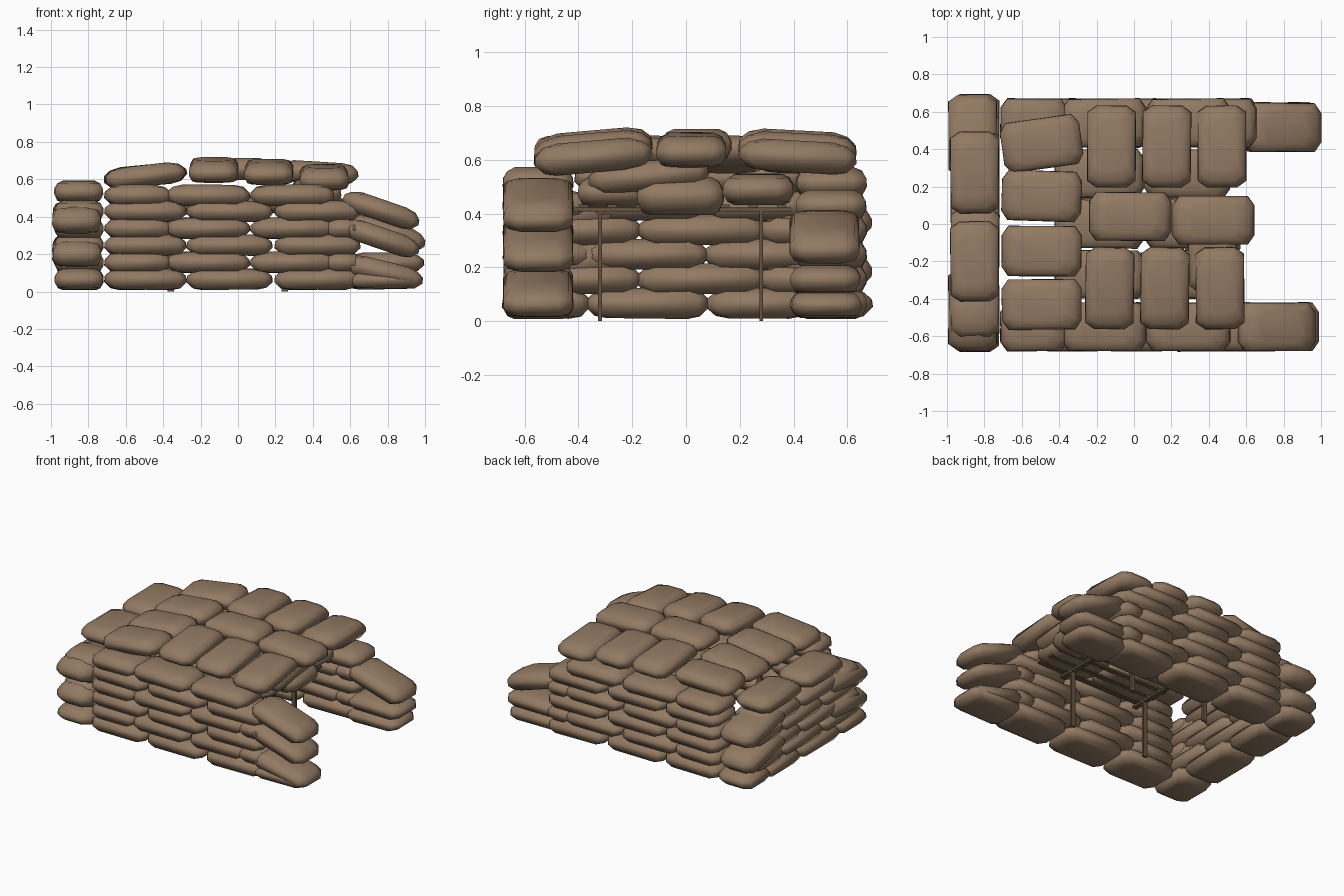
import bpy, bmesh, math, random
from mathutils import Matrix, Vector

random.seed(4)
if "Cube" in bpy.data.objects:
    bpy.data.objects.remove(bpy.data.objects["Cube"], do_unlink=True)


def make_material(name, rgb):
    mat = bpy.data.materials.new(name)
    mat.use_nodes = True
    mat.diffuse_color = (*rgb, 1)
    mat.node_tree.nodes["Principled BSDF"].inputs["Base Color"].default_value = (*rgb, 1)
    return mat


burlap = make_material("burlap brown", (0.29, 0.195, 0.125))
wood = make_material("dark wood", (0.13, 0.085, 0.05))


def finish(bm, name, mat):
    bmesh.ops.recalc_face_normals(bm, faces=bm.faces)
    mesh = bpy.data.meshes.new(name)
    bm.to_mesh(mesh)
    bm.free()
    mesh.materials.append(mat)
    obj = bpy.data.objects.new(name, mesh)
    bpy.context.collection.objects.link(obj)
    return obj


def outline(length, width, inset, cut):
    """Rectangle with cut corners."""
    a, b = length / 2 - inset, width / 2 - inset * 0.5
    quarter = [(a, b - cut), (a - cut * 0.7, b)]
    pts = quarter + [(-x, y) for x, y in reversed(quarter)]
    return pts + [(-x, -y) for x, y in pts]


def bag(name, center, length, width=0.26, height=0.113, yaw=0, pitch=0):
    """Stuffed sack lying along local x; pitch raises its +x end."""
    bm = bmesh.new()
    # inset and height of each ring, from the flat belly to the crown
    profile = [(0.08, -0.5), (0.035, -0.42), (0, -0.12),
               (0.004, 0.14), (0.035, 0.38), (0.09, 0.5)]
    rings = []
    for inset, z in profile:
        lean = random.uniform(-0.015, 0.015)
        rings.append([bm.verts.new((x, y, z * height + lean * x))
                      for x, y in outline(length, width, inset, 0.05)])
    for low, high in zip(rings, rings[1:]):
        for i in range(len(low)):
            j = (i + 1) % len(low)
            bm.faces.new((low[i], low[j], high[j], high[i]))
    bm.faces.new(rings[-1])
    bm.faces.new(rings[0][::-1])
    yaw += random.uniform(-1, 1)
    turn = Matrix.Rotation(math.radians(yaw), 4, 'Z') @ Matrix.Rotation(math.radians(-pitch), 4, 'Y')
    bmesh.ops.transform(bm, matrix=Matrix.Translation(Vector(center)) @ turn, verts=bm.verts)
    for face in bm.faces:
        face.smooth = True
    return finish(bm, name, burlap)


def course(name, spans, z, x=None, y=None):
    """Row of bags along x at a fixed y, or along y at a fixed x."""
    for a, b in spans:
        mid = (a + b) / 2
        center = (mid, y, z) if x is None else (x, mid, z)
        bag(name, center, b - a + 0.01, yaw=0 if x is None else 90)


def board(name, center, size):
    bm = bmesh.new()
    bmesh.ops.create_cube(bm, size=1)
    bmesh.ops.scale(bm, vec=size, verts=bm.verts)
    bmesh.ops.translate(bm, vec=center, verts=bm.verts)
    return finish(bm, name, wood)


first_row, step = 0.066, 0.091

# Long front and back walls, with courses staggered like bricks
long_even = [(-0.71, -0.28), (-0.27, 0.18), (0.2, 0.65)]
long_odd = [(-0.71, -0.36), (-0.38, 0.06), (0.07, 0.51), (0.46, 0.66)]
for name, y in (("front_wall_bag", -0.55), ("back_wall_bag", 0.54)):
    for row in range(5):
        course(name, long_odd if row % 2 else long_even, first_row + row * step, y=y)
    course(name, long_odd[:3], 0.515, y=y)

# Front wall end: three sloping bags over a flat one
bag("front_end_bag", (0.775, -0.55, 0.062), 0.4, height=0.09)
for z, pitch, x in ((0.105, -14, 0.78), (0.285, -19, 0.765), (0.435, -19, 0.765)):
    bag("front_end_slope_bag", (x, -0.55, z), 0.43, height=0.115, pitch=pitch)

# Back wall end: one sloping bag over two flat ones
bag("back_end_bag", (0.77, 0.52, 0.062), 0.41, height=0.1)
bag("back_end_bag", (0.785, 0.52, 0.155), 0.42, height=0.105)
bag("back_end_slope_bag", (0.795, 0.515, 0.315), 0.43, height=0.12, pitch=-17)

# Short wall closing the far end: a full base course, shorter ones between the corners
course("end_wall_base_bag", [(-0.68, -0.36), (-0.37, 0.08), (0.08, 0.46), (0.42, 0.69)],
       first_row, x=-0.85)
short_even = [(-0.6, -0.35), (-0.37, 0.08), (0.07, 0.5)]
short_odd = [(-0.6, -0.17), (-0.18, 0.29), (0.27, 0.6)]
for row in range(1, 5):
    course("end_wall_bag", short_odd if row % 2 else short_even,
           first_row + row * step, x=-0.85)
course("end_wall_top_bag", [(-0.41, 0.01), (0.06, 0.49)], 0.535, x=-0.852)

# Corners of the short wall: thicker bags that slump outward
for z in (0.215, 0.395):
    bag("front_corner_bag", (-0.862, -0.46, z), 0.44, height=0.14, yaw=90, pitch=6)
    bag("back_corner_bag", (-0.862, 0.475, z), 0.44, height=0.14, yaw=90, pitch=-9)

# Timber frame under the roof
for x in (-0.36, 0.25):
    for y in (-0.32, 0.28):
        board("roof_post", (x, y, 0.205), (0.035, 0.014, 0.41))
    board("roof_beam", (x, -0.02, 0.415), (0.035, 0.82, 0.014))
for i in range(8):
    board("roof_slat", (0.04, -0.38 + i * 0.105, 0.428), (0.88, 0.035, 0.012))

# Lower roof layer, sagging in the middle
for y, z in ((-0.27, 0.48), (0.0, 0.475), (0.27, 0.49)):
    course("lower_roof_bag", [(-0.42, 0.05), (0.06, 0.51)], z, y=y)
bag("lower_roof_lip_bag", (0.42, -0.02, 0.465), 0.3, width=0.32, height=0.14)
bag("lower_roof_cross_bag", (0.42, -0.14, 0.54), 0.45, yaw=90, pitch=4)

# Upper roof: lengthwise bags bridging from the end wall
for y, yaw in ((0.43, 8), (0.15, -1), (-0.145, 0), (-0.43, 1)):
    bag("upper_roof_end_bag", (-0.495, y, 0.62), 0.43, width=0.27, yaw=yaw, pitch=6)

# Upper roof: crosswise bags over both long walls
for x, z in ((-0.13, 0.65), (0.165, 0.64), (0.46, 0.612)):
    bag("upper_roof_front_bag", (x, -0.345, z), 0.44, height=0.118, yaw=90, pitch=5)
    bag("upper_roof_back_bag", (x + 0.01, 0.415, z), 0.44, height=0.118, yaw=90, pitch=-3)

# Upper roof: ridge bags
bag("ridge_bag", (-0.02, 0.04, 0.655), 0.44, height=0.115)
bag("ridge_bag", (0.425, 0.02, 0.637), 0.44, height=0.115, pitch=-3)
